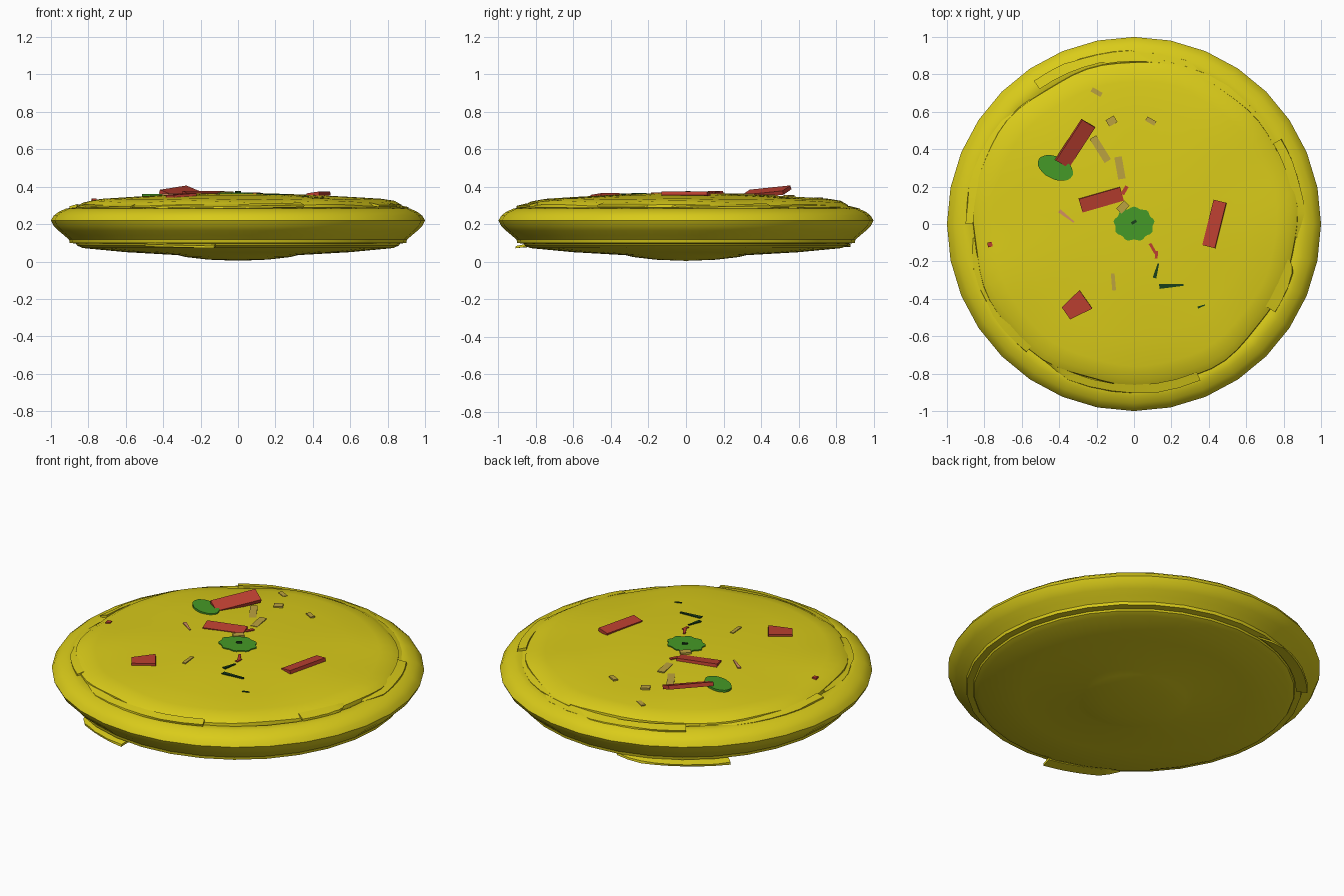
import bpy, bmesh, math, random
from mathutils import Matrix, Vector

if "Cube" in bpy.data.objects:
    bpy.data.objects.remove(bpy.data.objects["Cube"])

random.seed(4)

def material(name, rgb):
    m = bpy.data.materials.new(name)
    m.diffuse_color = (*rgb, 1)
    m.use_nodes = True
    m.node_tree.nodes["Principled BSDF"].inputs["Base Color"].default_value = m.diffuse_color
    return m

YELLOW = material("yellow_dough", (0.70, 0.60, 0.01))
RED = material("red_pepper", (0.50, 0.05, 0.03))
GREEN = material("green_herb", (0.06, 0.32, 0.02))
DARK = material("dark_herb", (0.01, 0.05, 0.01))
TAN = material("tan_bits", (0.50, 0.36, 0.05))
PINK = material("pink_bits", (0.65, 0.28, 0.12))

def finish(bm, name, mat, smooth=None):
    bmesh.ops.recalc_face_normals(bm, faces=bm.faces)
    me = bpy.data.meshes.new(name)
    bm.to_mesh(me)
    bm.free()
    ob = bpy.data.objects.new(name, me)
    bpy.context.collection.objects.link(ob)
    me.materials.append(mat)
    if smooth:
        bpy.ops.object.select_all(action='DESELECT')
        bpy.context.view_layer.objects.active = ob
        ob.select_set(True)
        bpy.ops.object.shade_smooth_by_angle(angle=math.radians(smooth))
    return ob

def lathe(name, profile, mat, sides=32, closed=False, wobble=None, smooth=40):
    """Revolve (r, z) points; r = 0 makes a pole."""
    bm = bmesh.new()
    rings = []
    for i, (r, z) in enumerate(profile):
        if r == 0:
            rings.append([bm.verts.new((0, 0, z))] * sides)
            continue
        ring = []
        for k in range(sides):
            a = 2 * math.pi * k / sides
            dr, dz = wobble(a, i) if wobble else (0, 0)
            ring.append(bm.verts.new(((r + dr) * math.cos(a), (r + dr) * math.sin(a), z + dz)))
        rings.append(ring)
    for a, b in zip(rings, rings[1:] + (rings[:1] if closed else [])):
        for k in range(sides):
            j = (k + 1) % sides
            bm.faces.new(list(dict.fromkeys((a[k], a[j], b[j], b[k]))))
    return finish(bm, name, mat, smooth)

def top_z(x, y):
    r = math.hypot(x, y)
    return 0.365 - 0.025 * (r / 0.65) ** 2

# Rounded outer crust
lathe("crust_rim", [(0.84, 0.11), (0.89, 0.105), (0.93, 0.14), (0.96, 0.165), (0.985, 0.19),
                    (1.0, 0.22), (0.985, 0.245), (0.96, 0.265), (0.92, 0.283), (0.88, 0.288),
                    (0.84, 0.27)], YELLOW, closed=True)

# Stepped underside with the low central bulge
lathe("base_underside", [(0.91, 0.15), (0.90, 0.10), (0.865, 0.095), (0.86, 0.085), (0.83, 0.072),
                         (0.6, 0.05), (0.32, 0.034), (0.28, 0.024), (0.16, 0.010), (0, 0.004)], YELLOW)

# Domed topping with an uneven outer edge
def uneven(a, i):
    s = (0, 0, 0, 0.3, 0.6, 1, 1, 1)[i]
    return (s * (0.008 * math.sin(5 * a + 1) + 0.006 * math.sin(11 * a)),
            s * 0.005 * math.sin(7 * a + 2))

lathe("cheese_top", [(0, 0.365), (0.2, 0.363), (0.4, 0.356), (0.6, 0.344), (0.76, 0.333),
                     (0.83, 0.320), (0.865, 0.300), (0.87, 0.265)], YELLOW, 64, wobble=uneven)

# Thin ragged flakes along the crust edges
def flake(name, a0, a1, r0, r1, z, lift):
    bm = bmesh.new()
    n = 8
    rows = []
    for k in range(n + 1):
        t = k / n
        a = math.radians(a0 + (a1 - a0) * t)
        taper = min(1, 4 * t + 0.15)
        zz = z + lift * t
        rows.append([bm.verts.new((r * math.cos(a), r * math.sin(a), h)) for r, h in (
            (r0, zz), (r0 + (r1 - r0) * taper + random.uniform(-.006, .006), zz - 0.012),
            (r0 + (r1 - r0) * taper, zz - 0.024), (r0, zz - 0.016))])
    for p, q in zip(rows, rows[1:]):
        for k in range(4):
            bm.faces.new((p[k], p[(k + 1) % 4], q[(k + 1) % 4], q[k]))
    bm.faces.new(rows[0])
    bm.faces.new(rows[-1])
    finish(bm, name, YELLOW, 35)

for i, f in enumerate([(232, 293, 0.86, 0.905, 0.295, 0.02), (80, 125, 0.88, 0.93, 0.292, 0.01),
                       (130, 180, 0.86, 0.90, 0.295, 0.012), (185, 230, 0.855, 0.895, 0.297, 0.01),
                       (-5, 30, 0.86, 0.91, 0.30, 0.01), (-12, -32, 0.83, 0.89, 0.315, 0.0),
                       (62, 100, 0.87, 0.92, 0.295, 0.0),
                       (15, 80, 0.855, 0.89, 0.295, 0.01),
                       (100, 140, 0.87, 0.93, 0.105, -0.01), (235, 262, 0.86, 0.92, 0.105, -0.01)]):
    flake(f"edge_flake_{i}", *f)

# Flat-faced cut pieces lying on the topping
def piece(name, mat, x, y, length, width, height, angle, pitch=0, roll=0, dz=0.0, taper=1.0):
    bm = bmesh.new()
    bmesh.ops.create_cube(bm, size=1)
    for v in bm.verts:
        if v.co.x > 0:
            v.co.y *= taper
    rot = (Matrix.Rotation(math.radians(angle), 4, 'Z') @ Matrix.Rotation(math.radians(pitch), 4, 'Y')
           @ Matrix.Rotation(math.radians(roll), 4, 'X'))
    bm.transform(Matrix.Translation((x, y, top_z(x, y) + dz)) @ rot
                 @ Matrix.Diagonal((length, width, height, 1)))
    finish(bm, name, mat)

for i, p in enumerate([(-.315, .43, .26, .085, .022, 57, -5, 20, .022),
                       (-.175, .13, .23, .075, .02, 16, 0, 8, 0),
                       (.43, 0, .25, .07, .02, 76, 0, -8, .005),
                       (-.31, -.44, .13, .12, .025, 215, 4, 0, 0, .65),
                       (-.05, .18, .05, .02, .012, 60), (.10, -.13, .06, .015, .01, 120),
                       (.12, -.165, .04, .015, .01, 85), (-.77, -.11, .025, .025, .014, 10)]):
    piece(f"red_slice_{i}", RED, *p)

for i, p in enumerate([(-.12, .55, .05, .04, .02, 30), (.09, .55, .055, .025, .015, -30),
                       (-.20, .705, .06, .025, .015, -30), (-.18, .40, .15, .04, .008, -58),
                       (-.075, .30, .12, .04, .008, -80), (-.06, .09, .06, .04, .02, 45),
                       (-.11, -.31, .09, .02, .01, 95)]):
    piece(f"tan_bit_{i}", TAN, *p)

piece("pink_sliver", PINK, -.36, .04, .10, .02, .01, -38, taper=.4)

for i, p in enumerate([(.20, -.33, .13, .025, .012, 4), (.12, -.25, .08, .02, .012, 75),
                       (.36, -.44, .04, .012, .01, 20)]):
    piece(f"dark_herb_{i}", DARK, *p, taper=.4)

# Thin herb leaves with wavy outlines
def leaf(name, x, y, rx, ry, angle, z, waves):
    bm = bmesh.new()
    n = 40
    pts = []
    for k in range(n):
        a = 2 * math.pi * k / n
        s = 1 + waves * math.sin(9 * a)
        pts.append(bm.verts.new((rx * s * math.cos(a), ry * s * math.sin(a), 0)))
    face = bm.faces.new(pts)
    ext = bmesh.ops.extrude_face_region(bm, geom=[face])
    bmesh.ops.translate(bm, vec=(0, 0, 0.012), verts=[g for g in ext["geom"] if isinstance(g, bmesh.types.BMVert)])
    bm.transform(Matrix.Translation((x, y, z)) @ Matrix.Rotation(math.radians(angle), 4, 'Z'))
    finish(bm, name, GREEN)

leaf("centre_leaf", 0, 0, 0.105, 0.088, 0, 0.358, 0.06)
leaf("side_leaf", -0.42, 0.30, 0.10, 0.06, -25, 0.350, 0.01)
piece("centre_stem", DARK, 0, 0.01, .03, .015, .012, 30, dz=.006)
